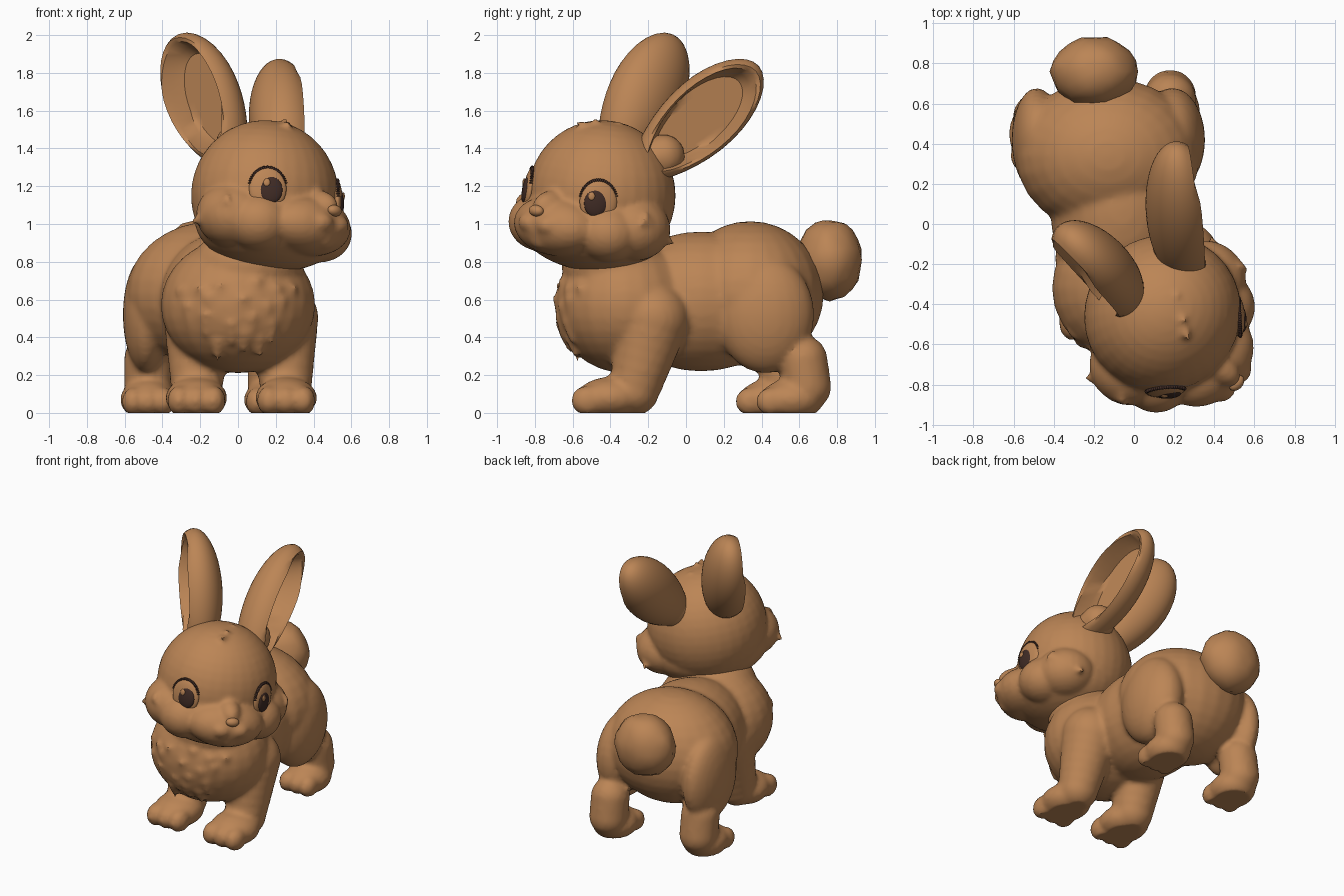
import bpy, bmesh, math, random
from mathutils import Matrix, Vector

random.seed(4)
cube = bpy.data.objects.get("Cube")
if cube:
    bpy.data.objects.remove(cube)


def material(name, rgb):
    m = bpy.data.materials.new(name)
    m.use_nodes = True
    m.diffuse_color = (*rgb, 1)
    m.node_tree.nodes["Principled BSDF"].inputs["Base Color"].default_value = (*rgb, 1)
    return m


FUR = material("warm brown fur", (0.50, 0.235, 0.092))
DARK = material("dark brown eye", (0.05, 0.024, 0.018))
I = Matrix.Identity(4)


def ball(bm, centre, radii, frame=I, seg=24):
    # ellipsoid added to a mesh in the given frame
    m = frame @ Matrix.Translation(centre) @ Matrix.Diagonal((*radii, 1))
    bmesh.ops.create_uvsphere(bm, u_segments=seg, v_segments=seg * 2 // 3, radius=1, matrix=m)


def limb(bm, a, b, ra, rb, n=7):
    # tapered chain of balls
    a, b = Vector(a), Vector(b)
    for i in range(n):
        t = i / (n - 1)
        r = ra + (rb - ra) * t
        ball(bm, a.lerp(b, t), (r, r, r))


def tuft(bm, base, direction, size, length, frame=I):
    # pointed lock of fur
    d = Vector(direction).normalized()
    rot = d.to_track_quat('Z', 'Y').to_matrix().to_4x4()
    m = frame @ Matrix.Translation(Vector(base) + d * length * 0.3) @ rot
    bmesh.ops.create_cone(bm, cap_ends=True, segments=8, radius1=size, radius2=size * 0.1,
                          depth=length, matrix=m)


def finish(bm, name, mat=FUR, voxel=0, smooth=0):
    me = bpy.data.meshes.new(name)
    bm.to_mesh(me)
    bm.free()
    ob = bpy.data.objects.new(name, me)
    bpy.context.collection.objects.link(ob)
    me.materials.append(mat)
    bpy.ops.object.select_all(action='DESELECT')
    bpy.context.view_layer.objects.active = ob
    ob.select_set(True)
    if voxel:
        mod = ob.modifiers.new("fuse", 'REMESH')
        mod.mode, mod.voxel_size = 'VOXEL', voxel
        mod = ob.modifiers.new("soften", 'SMOOTH')
        mod.factor, mod.iterations = 0.5, smooth
        bpy.ops.object.convert(target='MESH')
        # flat soles on the ground
        for v in ob.data.vertices:
            v.co.z = max(v.co.z, 0.0)
    bpy.ops.object.shade_smooth_by_angle(angle=math.radians(40))
    return ob


# Body: chest, belly, rump and four legs fused together
bm = bmesh.new()
ball(bm, (0, -0.32, 0.57), (0.41, 0.375, 0.36))
ball(bm, (0.05, -0.38, 0.78), (0.30, 0.28, 0.2))
ball(bm, (-0.06, 0.08, 0.59), (0.36, 0.48, 0.37))
ball(bm, (-0.13, 0.34, 0.63), (0.46, 0.39, 0.385))
for x, toe in ((0.255, -0.42), (-0.22, -0.39)):
    limb(bm, (x * 0.93, -0.17, 0.5), (x, -0.275, 0.12), 0.19, 0.135)
    ball(bm, (x, toe + 0.02, 0.08), (0.165, 0.18, 0.11))
    for s in (-0.09, 0, 0.09):
        ball(bm, (x + s, toe - 0.1, 0.065), (0.065, 0.09, 0.08))
for x, side, heel in ((0.18, 1, 0.64), (-0.475, -1, 0.53)):
    ball(bm, (x + 0.01 * side, 0.42, 0.52), (0.145 + 0.02 * side, 0.26, 0.31))
    limb(bm, (x, heel - 0.02, 0.28), (x, heel, 0.14), 0.13, 0.13)
    ball(bm, (x, heel - 0.08, 0.07), (0.15, 0.17, 0.11))
    for s in (-0.08, 0, 0.08):
        ball(bm, (x + s, heel - 0.19, 0.06), (0.06, 0.08, 0.075))
# chest ruff: short locks lying along the chest
for row in range(4):
    for i in range(6 - row):
        a = math.radians((i - (5 - row) / 2) * 19 + random.uniform(-6, 6))
        z = 0.66 - row * 0.09 + random.uniform(-0.03, 0.03)
        k = math.sqrt(1 - ((z - 0.57) / 0.36) ** 2)
        p = (0.385 * k * math.sin(a), -0.32 - 0.35 * k * math.cos(a), z)
        inward = (z - 0.62) * 1.2
        tuft(bm, p, (-inward * math.sin(a), -inward * math.cos(a) - 0.1, -1), 0.045, 0.13)
finish(bm, "body_and_legs", voxel=0.018, smooth=6)

# Tail: fluffy ball with uneven surface
bm = bmesh.new()
bmesh.ops.create_icosphere(bm, subdivisions=3, radius=1)
for v in bm.verts:
    k = 1 + random.uniform(-0.03, 0.03)
    v.co = Vector((-0.2 + v.co.x * 0.215 * k, 0.76 + v.co.y * 0.175 * k, 0.81 + v.co.z * 0.215 * k))
finish(bm, "tail")

# Head: turned to its left and tilted
HEAD = (Matrix.Translation((0.14, -0.45, 1.12)) @ Matrix.Rotation(math.radians(-42), 4, 'Z')
        @ Matrix.Rotation(math.radians(-7), 4, 'X'))
bm = bmesh.new()
ball(bm, (0, 0, 0.03), (0.385, 0.40, 0.40), HEAD, 32)
ball(bm, (0.05, 0, -0.12), (0.38, 0.42, 0.25), HEAD, 32)
ball(bm, (0.33, 0, -0.13), (0.19, 0.26, 0.16), HEAD)
ball(bm, (0.43, 0, -0.20), (0.07, 0.08, 0.06), HEAD)
ball(bm, (0.37, 0, -0.03), (0.14, 0.08, 0.09), HEAD)
for s in (-1, 1):
    ball(bm, (0.19, s * 0.24, -0.14), (0.175, 0.175, 0.155), HEAD)
    ball(bm, (0.05, s * 0.295, -0.11), (0.2, 0.19, 0.17), HEAD)
    ball(bm, (0.46, s * 0.06, -0.12), (0.075, 0.075, 0.06), HEAD)
    for i in range(3):
        tuft(bm, (0.12 - 0.07 * i, s * 0.43, -0.06 - 0.04 * i), (-0.6, s * 0.5, -0.3), 0.06, 0.1, HEAD)
for i in range(3):
    tuft(bm, (0.13 - 0.06 * i, 0.03 * (i - 1), 0.39), (0.8 - 0.5 * i, 0.4 * (i - 1), 0.4), 0.04, 0.1, HEAD)
head = finish(bm, "head", voxel=0.016, smooth=4)

# Nose
bm = bmesh.new()
ball(bm, (0.505, 0, -0.05), (0.032, 0.045, 0.03), HEAD)
finish(bm, "nose")

# Eyes: ball, dark iris, highlight and upper lid line
for side, spot, dx in (("left", (0.30, 0.25, 0.03), -0.015), ("right", (0.265, -0.275, 0.035), 0.015)):
    hit, loc, n, _ = head.closest_point_on_mesh(HEAD @ Vector(spot))
    n = (HEAD.to_3x3() @ Vector((0.72, math.copysign(0.7, spot[1]), 0.08))).normalized()
    frame = Matrix.Translation(loc - n * 0.006) @ n.to_track_quat('Z', 'Y').to_matrix().to_4x4()
    bm = bmesh.new()
    ball(bm, (0, 0, 0), (0.1, 0.115, 0.03), frame)
    finish(bm, side + "_eyeball")
    bm = bmesh.new()
    ball(bm, (dx, -0.01, 0.018), (0.062, 0.073, 0.02), frame)
    finish(bm, side + "_iris", DARK)
    bm = bmesh.new()
    ball(bm, (dx - 0.022, 0.027, 0.034), (0.018, 0.022, 0.007), frame, 12)
    finish(bm, side + "_eye_highlight")
    bm = bmesh.new()
    for i in range(25):
        a = math.radians(15 + 150 * i / 24)
        r = 0.004 + 0.006 * math.sin(math.pi * i / 24)
        ball(bm, (0.098 * math.cos(a), 0.112 * math.sin(a), 0.003), (0.01, r, 0.01), frame, 9)
    finish(bm, side + "_upper_lid", DARK)


def ear(name, centre, axis, normal, width, length, thick):
    # rounded leaf with a hollow front
    y = Vector(axis).normalized()
    x = y.cross(Vector(normal)).normalized()
    z = x.cross(y)
    frame = Matrix((x, y, z)).transposed().to_4x4()
    bm = bmesh.new()
    ball(bm, (0, 0, 0), (1, 1, 1), seg=36)
    for v in bm.verts:
        px, py, pz = v.co
        r = math.hypot(px, py - 0.06)
        if pz > 0:
            t = min(1, max(0, (0.84 - r) / 0.14))
            pz = min(pz, 0.55) * (1 - t) - 0.3 * t
        taper = 0.94 + 0.14 * py - 0.1 * py * py
        v.co = (px * width * taper, py * length, pz * thick)
    bm.transform(Matrix.Translation(centre) @ frame)
    finish(bm, name)


ear("left_ear", (0.235, 0.055, 1.54), (-0.05, 0.6, 0.54), (1, 0.22, 0), 0.21, 0.445, 0.175)
ear("right_ear", (-0.175, -0.23, 1.645), (-0.36, 0.41, 0.82), (-0.7, -0.7, 0.03), 0.235, 0.415, 0.17)

# Ear roots joining the skull
bm = bmesh.new()
limb(bm, (0.2, -0.25, 1.31), (0.21, -0.12, 1.36), 0.13, 0.115)
limb(bm, (0.03, -0.42, 1.33), (-0.01, -0.35, 1.42), 0.13, 0.11)
finish(bm, "ear_roots", voxel=0.018, smooth=3)
